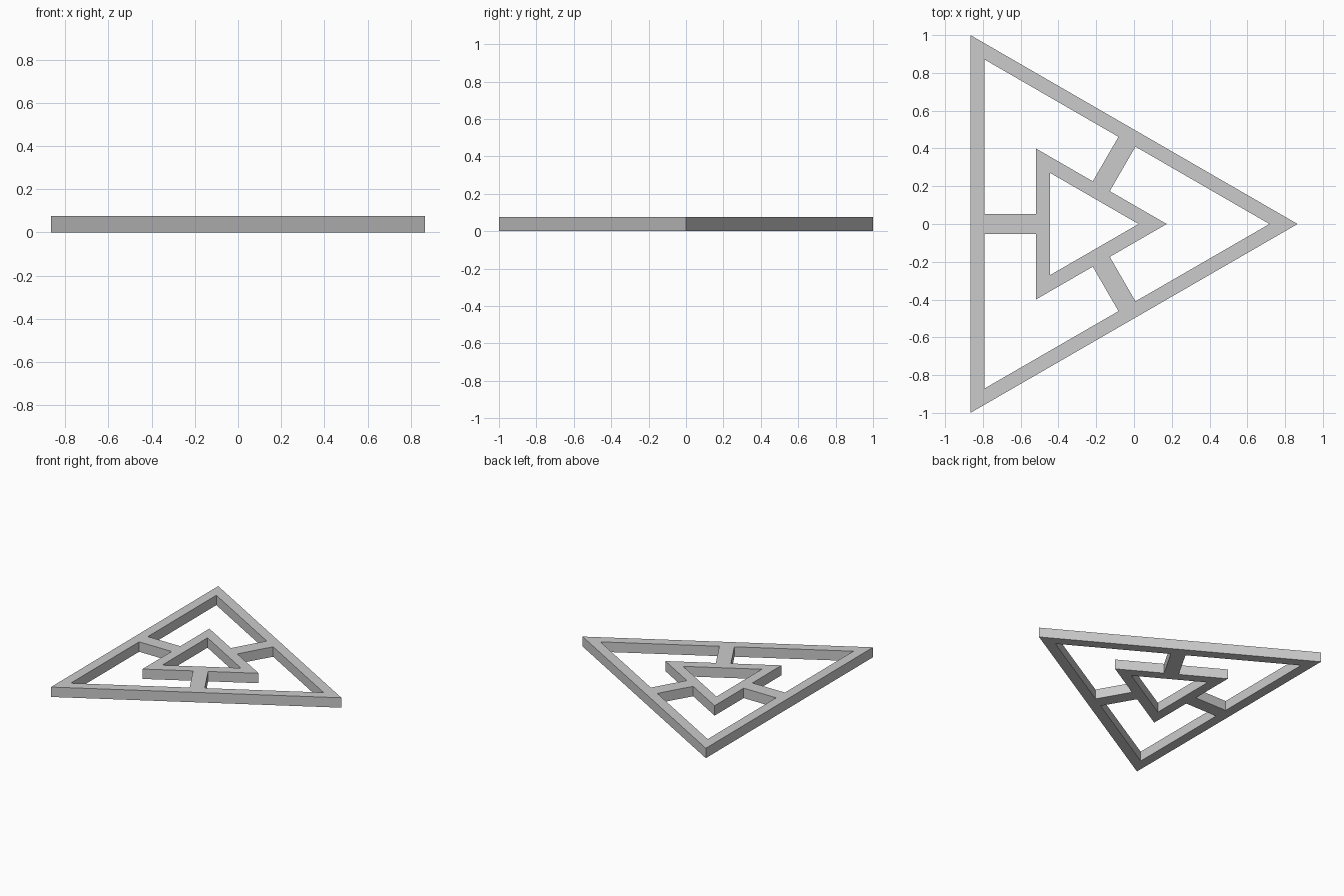
import bpy, bmesh
from math import radians, sqrt
from mathutils import Vector, Matrix

if "Cube" in bpy.data.objects:
    bpy.data.objects.remove(bpy.data.objects["Cube"])

THICK = 0.075            # plate height
BAR = 0.0745             # width of the triangle bars
HALF_SPOKE = 0.052
R_OUT = 1 / sqrt(3)      # inradius of outer triangle (side 2)
R_IN = 0.4 / sqrt(3)     # inradius of inner triangle (side 0.8)
CENTRE = Vector((-sqrt(3) / 2 + R_OUT, 0))


def rot(v, deg):
    return Matrix.Rotation(radians(deg), 2) @ Vector(v)


def triangle(r):
    return [rot((2 * r, 0), a) for a in (0, 120, 240)]


def pocket(angle):
    # opening between two spokes, around one corner
    r = R_OUT - BAR
    d, t = rot((1, 0), 60), rot((0, -1), 60)
    side = [d * r + t * HALF_SPOKE, d * R_IN + t * HALF_SPOKE]
    low = [Vector((p.x, -p.y)) for p in reversed(side)]
    pts = [Vector((2 * r, 0))] + side + [Vector((2 * R_IN, 0))] + low
    return [rot(p, angle) for p in pts]


# outline with its openings: outer edge, three pockets, central hole
loops = [triangle(R_OUT), triangle(R_IN - BAR)] + [pocket(a) for a in (0, 120, 240)]
curve = bpy.data.curves.new("triangle_frame", 'CURVE')
curve.dimensions = '2D'
curve.fill_mode = 'BOTH'
curve.extrude = THICK / 2
for pts in loops:
    s = curve.splines.new('POLY')
    s.points.add(len(pts) - 1)
    for sp, p in zip(s.points, pts):
        sp.co = (*(p + CENTRE), THICK / 2, 1)
    s.use_cyclic_u = True
profile = bpy.data.objects.new("frame_profile", curve)
bpy.context.collection.objects.link(profile)
bpy.context.view_layer.update()

# convert to a clean flat-shaded solid
mesh = bpy.data.meshes.new_from_object(
    profile.evaluated_get(bpy.context.evaluated_depsgraph_get()))
bpy.data.objects.remove(profile)
bm = bmesh.new()
bm.from_mesh(mesh)
bmesh.ops.remove_doubles(bm, verts=bm.verts, dist=1e-4)
low = min(v.co.z for v in bm.verts)
bmesh.ops.translate(bm, verts=bm.verts, vec=(0, 0, -low))
bmesh.ops.recalc_face_normals(bm, faces=bm.faces)
for f in bm.faces:
    f.smooth = False
bm.to_mesh(mesh)
bm.free()
frame = bpy.data.objects.new("triangle_frame", mesh)
bpy.context.collection.objects.link(frame)
